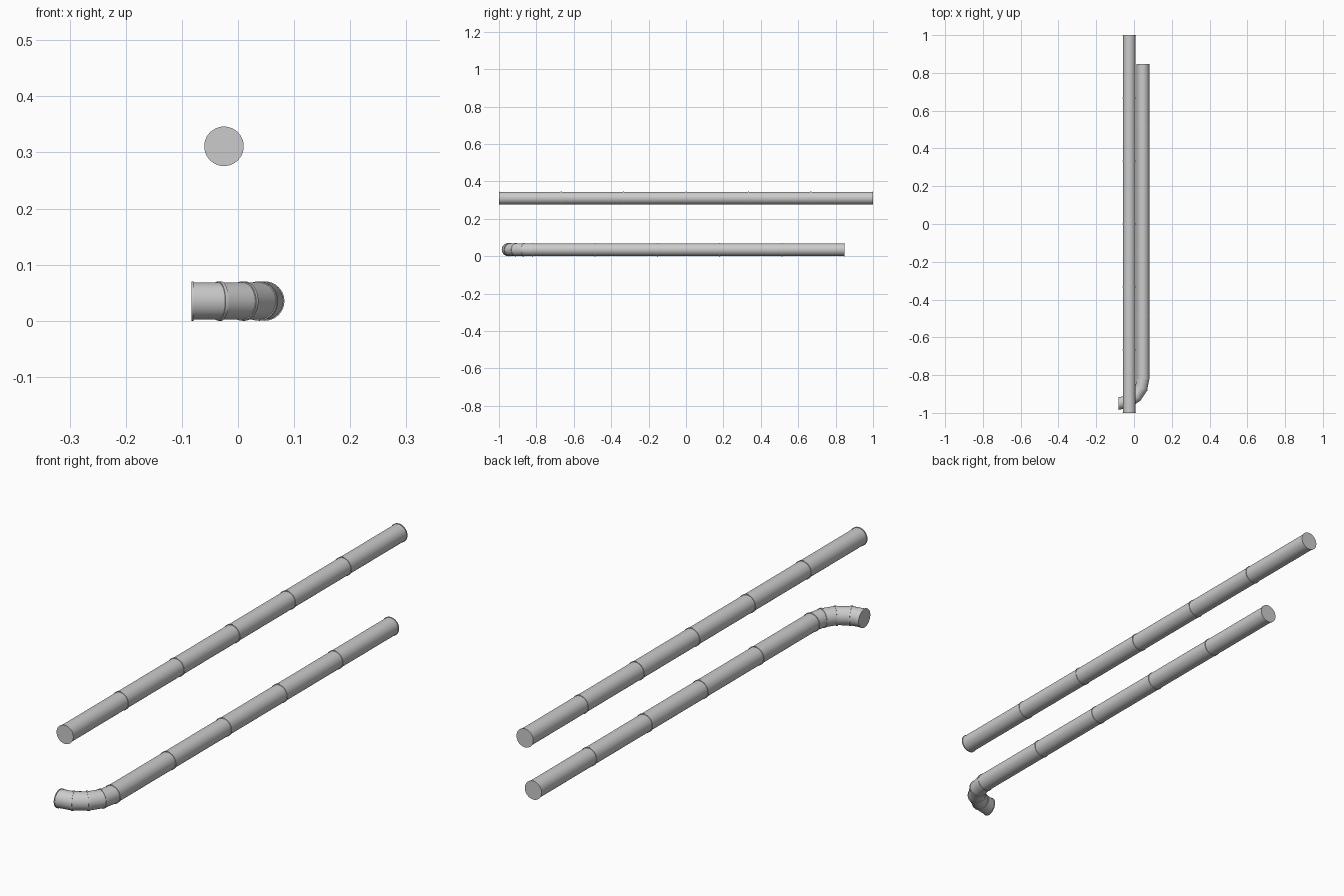
import bpy, bmesh, math
from mathutils import Vector

if "Cube" in bpy.data.objects:
    bpy.data.objects.remove(bpy.data.objects["Cube"])

R_PIPE, R_COLLAR, LIP, SIDES = 0.0333, 0.0352, 0.003, 40


def pipe(name, joints):
    """Sweep a pipe through joints (centre, direction), with a thin collar at each."""
    loops = []
    last = len(joints) - 1
    for i, (p, d) in enumerate(joints):
        a = 0 if i == 0 else -LIP
        b = 0 if i == last else LIP
        if i > 0:
            loops.append((p + d * a, d, R_PIPE))
        loops.append((p + d * a, d, R_COLLAR))
        loops.append((p + d * b, d, R_COLLAR))
        if i < last:
            loops.append((p + d * b, d, R_PIPE))
    # an end collar has its width on the inner side only
    bm = bmesh.new()
    rings = []
    up = Vector((0, 0, 1))
    for k, (p, d, r) in enumerate(loops):
        side = d.cross(up)
        rings.append([bm.verts.new(p + r * (math.cos(t) * side + math.sin(t) * up))
                      for t in (2 * math.pi * j / SIDES for j in range(SIDES))])
    for r0, r1 in zip(rings, rings[1:]):
        for j in range(SIDES):
            n = (j + 1) % SIDES
            bm.faces.new((r0[j], r0[n], r1[n], r1[j]))
    bm.faces.new(rings[0])
    bm.faces.new(rings[-1])
    bmesh.ops.recalc_face_normals(bm, faces=bm.faces)
    me = bpy.data.meshes.new(name)
    bm.to_mesh(me)
    bm.free()
    ob = bpy.data.objects.new(name, me)
    bpy.context.collection.objects.link(ob)
    bpy.context.view_layer.objects.active = ob
    ob.select_set(True)
    bpy.ops.object.shade_smooth_by_angle(angle=math.radians(20))
    ob.select_set(False)


STEP = 1 / 3
along = Vector((0, 1, 0))

# upper straight pipe: six sections
pipe("upper_pipe", [(Vector((-0.025, -1 + STEP * i, 0.311)), along) for i in range(7)])

# lower pipe: four-piece mitred elbow, then five straight sections
BEND, CX, CY, Z = 0.13, -0.0825, -0.82, R_COLLAR
elbow = []
for i in range(4):
    t = math.radians(22.5 * i)
    elbow.append((Vector((CX + BEND * math.sin(t), CY - BEND * math.cos(t), Z)),
                  Vector((math.cos(t), math.sin(t), 0))))
straight = [(Vector((CX + BEND, CY + STEP * i, Z)), along) for i in range(6)]
pipe("lower_pipe_with_elbow", elbow + straight)
